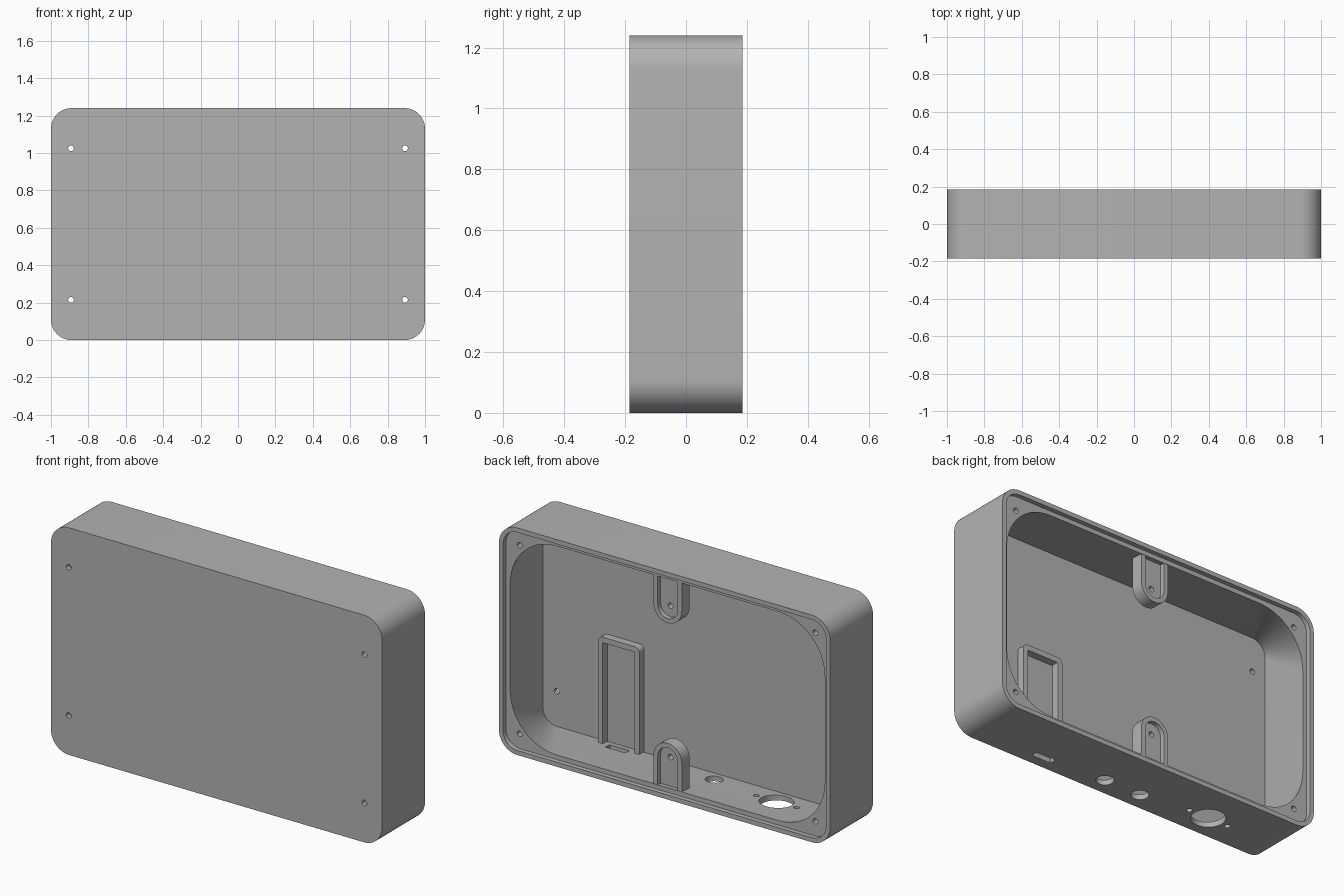
import bpy, bmesh
from math import sin, cos, pi, radians

if "Cube" in bpy.data.objects:
    bpy.data.objects.remove(bpy.data.objects["Cube"], do_unlink=True)

grey = bpy.data.materials.new("plain_grey")
grey.use_nodes = True
colour = (0.45, 0.45, 0.45, 1)
grey.diffuse_color = colour
grey.node_tree.nodes["Principled BSDF"].inputs["Base Color"].default_value = colour

MID = 0.62        # half height of the case
FLOOR = -0.158    # inside of the front wall
LEDGE = 0.16      # lid seat
BACK = 0.185


def rounded(cx, cy, hw, hh, r, n=14):
    """Rounded rectangle outline; equal half sizes and radius give a circle."""
    pts = []
    for i, (sx, sy) in enumerate([(1, 1), (-1, 1), (-1, -1), (1, -1)]):
        for k in range(n + 1):
            a = (i + k / n) * pi / 2
            pts.append((cx + sx * (hw - r) + r * cos(a),
                        cy + sy * (hh - r) + r * sin(a)))
    return pts


def circle(cx, cy, r, n=32):
    return [(cx + r * cos(2 * pi * k / n), cy + r * sin(2 * pi * k / n)) for k in range(n)]


def arch(r, base, centre, n=20):
    """Straight legs from base, closed by a half circle around centre."""
    s = 1 if centre > base else -1
    arc = [(r * cos(pi * k / n), centre + s * r * sin(pi * k / n)) for k in range(n + 1)]
    return arc + [(-r, base), (r, base)]


def loft(name, rings, axis="y"):
    """Solid through (depth, outline) rings along y or z."""
    bm = bmesh.new()
    loops = []
    for d, outline in rings:
        loops.append([bm.verts.new((u, d, v) if axis == "y" else (u, v, d)) for u, v in outline])
    for a, b in zip(loops, loops[1:]):
        for i in range(len(a)):
            j = (i + 1) % len(a)
            bm.faces.new((a[i], a[j], b[j], b[i]))
    bm.faces.new(loops[0])
    bm.faces.new(loops[-1])
    bmesh.ops.remove_doubles(bm, verts=bm.verts, dist=1e-5)
    bmesh.ops.recalc_face_normals(bm, faces=bm.faces)
    me = bpy.data.meshes.new(name)
    bm.to_mesh(me)
    bm.free()
    me.materials.append(grey)
    ob = bpy.data.objects.new(name, me)
    bpy.context.collection.objects.link(ob)
    return ob


def prism(name, outline, lo, hi, axis="y"):
    return loft(name, [(lo, outline), (hi, outline)], axis)


def activate(ob):
    bpy.ops.object.select_all(action="DESELECT")
    ob.select_set(True)
    bpy.context.view_layer.objects.active = ob


def cut(ob, cutters):
    activate(ob)
    for c in cutters:
        c.hide_render = True
        mod = ob.modifiers.new("cut", "BOOLEAN")
        mod.operation = "DIFFERENCE"
        mod.solver = "EXACT"
        mod.object = c
        bpy.ops.object.modifier_apply(modifier=mod.name)
        bpy.data.objects.remove(c, do_unlink=True)


def smooth(ob):
    activate(ob)
    bpy.ops.object.shade_smooth_by_angle(angle=radians(25))


# Case shell: lid recess, then a cavity whose corners thicken toward the back
case = prism("case", rounded(0, MID, 1, MID, 0.11), -BACK, BACK)
opening = rounded(0, MID, 0.95, MID - 0.05, 0.28)
cutters = [
    prism("lid_recess", rounded(0, MID, 0.975, MID - 0.025, 0.085), LEDGE, BACK + 0.05),
    loft("cavity", [(FLOOR, rounded(0, MID, 0.975, MID - 0.025, 0.085)),
                    (LEDGE, opening), (LEDGE + 0.01, opening)]),
]

# Front screw holes and blind lid screw holes
for sx in (-1, 1):
    for sz in (-1, 1):
        x = sx * 0.893
        cutters.append(prism("front_hole", circle(x, MID + sz * 0.405, 0.015), -0.25, -0.1))
        cutters.append(prism("lid_hole", circle(x, MID + sz * 0.515, 0.015), LEDGE - 0.04, 0.25))

# Connector openings in the bottom wall
for x, y, r in [(0.115, -0.086, 0.045), (-0.11, -0.086, 0.045), (-0.515, -0.045, 0.087),
                (-0.393, -0.045, 0.015), (-0.637, -0.045, 0.015)]:
    cutters.append(prism("port", circle(x, y, r), -0.1, 0.1, "z"))
cutters.append(prism("slot", rounded(0.49, -0.108, 0.06, 0.02, 0.004), -0.1, 0.1, "z"))
cut(case, cutters)
smooth(case)

# Arched screw tabs at the middle of the top and bottom walls
for name, s in (("lower_tab", -1), ("upper_tab", 1)):
    centre = MID + s * 0.413
    tab = prism(name, arch(0.085, MID + s * 0.6, centre), 0.09, LEDGE - 0.002)
    cut(tab, [prism("tab_pocket", arch(0.06, MID + s * 0.7, centre), 0.133, 0.2),
              prism("tab_hole", circle(0, centre, 0.015), 0, 0.2)])
    smooth(tab)

# Board holder frame standing on the bottom wall against the front wall
holder = prism("board_holder", rounded(0.488, 0.31, 0.125, 0.30, 0.03), FLOOR - 0.005, -0.116)
cut(holder, [prism("holder_window", rounded(0.488, 0.26, 0.097, 0.32, 0.005), -0.3, 0)])
smooth(holder)
